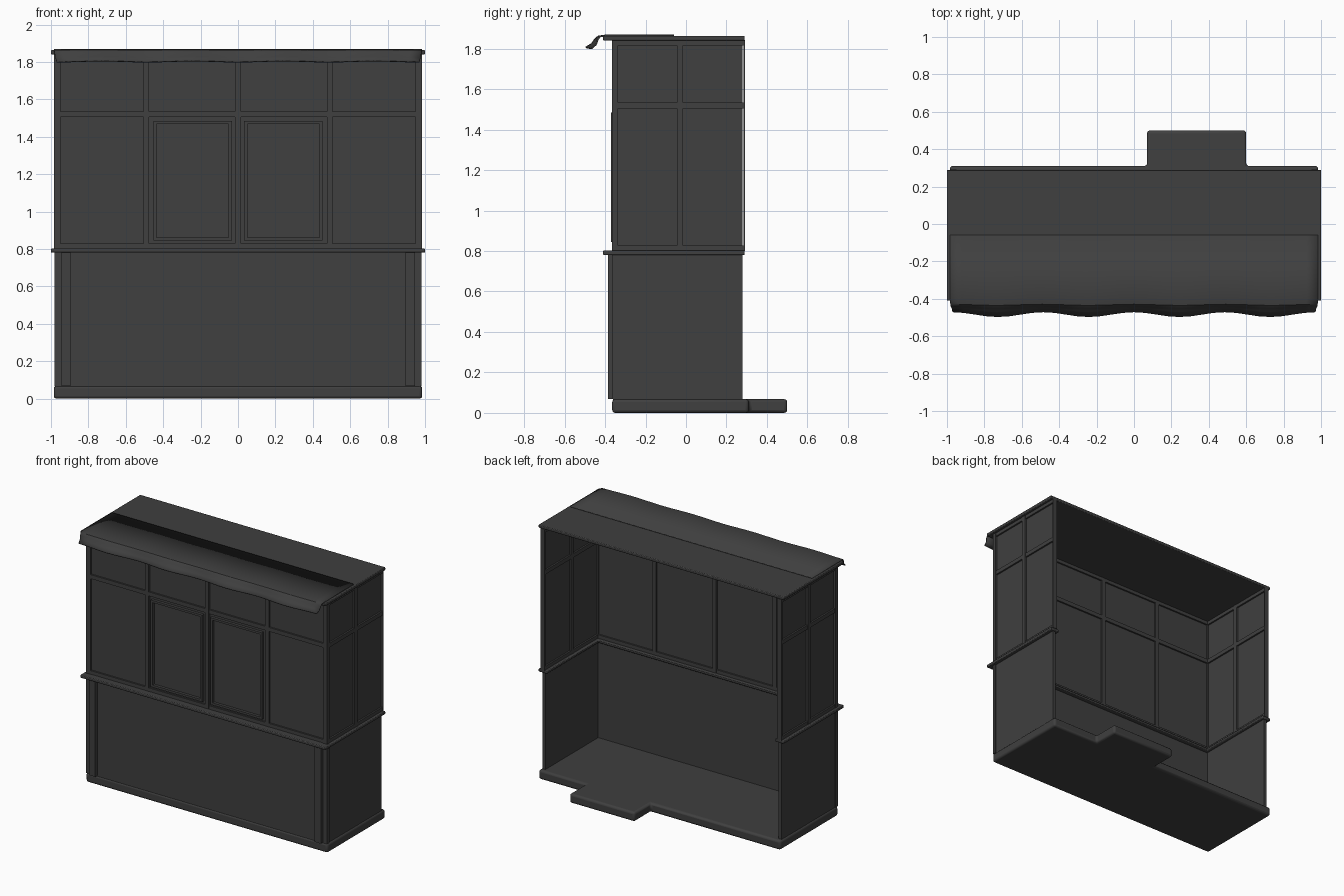
import bpy, bmesh
from math import cos, pi

cube = bpy.data.objects.get("Cube")
if cube:
    bpy.data.objects.remove(cube, do_unlink=True)

grey = bpy.data.materials.new("dark_grey")
grey.use_nodes = True
colour = (0.05, 0.05, 0.05, 1)
grey.diffuse_color = colour
grey.node_tree.nodes["Principled BSDF"].inputs["Base Color"].default_value = colour


def finish(name, bm, bevel=0, segments=2):
    bmesh.ops.recalc_face_normals(bm, faces=bm.faces)
    mesh = bpy.data.meshes.new(name)
    bm.to_mesh(mesh)
    bm.free()
    mesh.materials.append(grey)
    ob = bpy.data.objects.new(name, mesh)
    bpy.context.collection.objects.link(ob)
    if bevel:
        mod = ob.modifiers.new("Bevel", "BEVEL")
        mod.width, mod.segments, mod.limit_method = bevel, segments, "ANGLE"
    bpy.ops.object.select_all(action="DESELECT")
    bpy.context.view_layer.objects.active = ob
    ob.select_set(True)
    bpy.ops.object.shade_smooth_by_angle()
    return ob


def box(name, x, y, z, bevel=0):
    bm = bmesh.new()
    bmesh.ops.create_cube(bm, size=1)
    for v in bm.verts:
        v.co = [lo + (c + 0.5) * (hi - lo) for c, (lo, hi) in zip(v.co, (x, y, z))]
    return finish(name, bm, bevel)


def slab(name, outline, z0, z1, bevel, segments=2):
    bm = bmesh.new()
    face = bm.faces.new([bm.verts.new((x, y, z0)) for x, y in outline])
    moved = bmesh.ops.extrude_face_region(bm, geom=[face])["geom"]
    for v in moved:
        if isinstance(v, bmesh.types.BMVert):
            v.co.z = z1
    return finish(name, bm, bevel, segments)


def u_outline(w, front, back, inner_w, inner_front):
    return [(-w, back), (-w, front), (w, front), (w, back),
            (inner_w, back), (inner_w, inner_front), (-inner_w, inner_front), (-inner_w, back)]


SIDES = (("right", -1), ("left", 1))


def span(s, a, b):
    return tuple(sorted((s * a, s * b)))


# Floor with the rear doorstep
slab("floor", [(-0.985, -0.365), (0.985, -0.365), (0.985, 0.31), (0.6, 0.31),
               (0.6, 0.5), (0.07, 0.5), (0.07, 0.31), (-0.985, 0.31)], 0, 0.068, 0.015, 3)

# Lower walls, counter ledge and roof
slab("lower_walls", u_outline(0.975, -0.36, 0.28, 0.95, -0.335), 0.06, 0.79, 0)
slab("counter_ledge", u_outline(1.0, -0.41, 0.29, 0.93, -0.31), 0.78, 0.802, 0.005)
box("roof", (-1, 1), (-0.41, 0.29), (1.84, 1.863), 0.005)

for side, s in SIDES:
    box(side + "_pilaster", span(s, 0.895, 0.945), (-0.385, -0.35), (0.068, 0.78))
    box(side + "_corner_post", span(s, 0.96, 0.982), (-0.365, -0.34), (0.068, 0.78))

# Upper panes
slab("upper_panes", u_outline(0.968, -0.349, 0.28, 0.962, -0.343), 0.8, 1.845, 0)

# Upper framing: rails all round, posts on front and sides
RAILS = {"bottom": (0.8, 0.828), "middle": (1.505, 1.535), "top": (1.815, 1.842)}
for level, z in RAILS.items():
    slab(level + "_rail", u_outline(0.98, -0.361, 0.29, 0.95, -0.331), *z, 0)
for i, x in enumerate((-0.49, 0, 0.49)):
    box(f"front_post_{i + 1}", (x - 0.015, x + 0.015), (-0.362, -0.33), (0.8, 1.842))
for side, s in SIDES:
    for part, y in (("front", (-0.365, -0.335)), ("middle", (-0.045, -0.015)),
                    ("rear", (0.283, 0.292))):
        box(f"{side}_{part}_post", span(s, 0.948, 0.983), y, (0.8, 1.842))

# Serving window sashes: a rim around each middle pane
for side, s in SIDES:
    for edge, x, z in (("inner_stile", (0.033, 0.05), (0.845, 1.485)),
                       ("outer_stile", (0.437, 0.453), (0.845, 1.485)),
                       ("sill", (0.033, 0.453), (0.845, 0.861)),
                       ("head", (0.033, 0.453), (1.469, 1.485))):
        box(f"{side}_window_{edge}", span(s, *x), (-0.37, -0.345), z)

# Awning sheet: flat on the roof, curling down to a scalloped lip
profile = [(-0.06, 1.865, 0.985), (-0.4, 1.865, 0.985), (-0.43, 1.86, 0.982),
           (-0.443, 1.845, 0.98), (-0.455, 1.822, 0.975), (-0.482, 1.803, 0.97)]
bm = bmesh.new()
COLS = 32
rows = []
for j, (y, z, w) in enumerate(profile):
    sway = max(0, j - 1) / 4
    row = []
    for i in range(COLS + 1):
        t = 2 * i / COLS - 1
        wave = -cos(4 * pi * t) * sway
        row.append(bm.verts.new((t * w, y + wave * -0.013, z + wave * 0.003)))
    rows.append(row)
for a, b in zip(rows, rows[1:]):
    for i in range(COLS):
        bm.faces.new((a[i], a[i + 1], b[i + 1], b[i]))
awning = finish("awning", bm)
thick = awning.modifiers.new("Thickness", "SOLIDIFY")
thick.thickness, thick.offset = 0.008, 0
